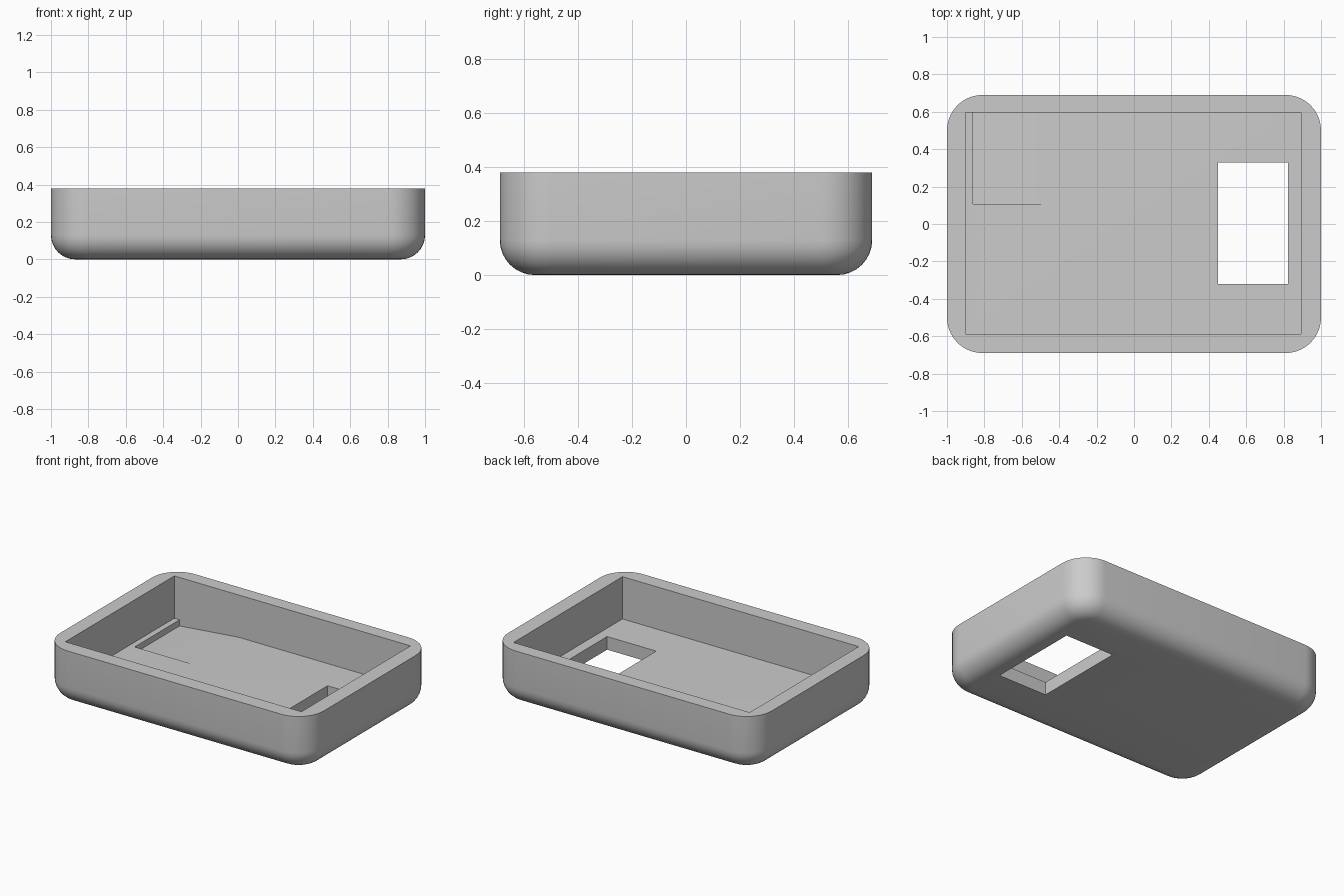
import bpy
import bmesh
import math

old = bpy.data.objects.get("Cube")
if old:
    bpy.data.objects.remove(old, do_unlink=True)

HALF_X, HALF_Y, HEIGHT = 1.0, 0.69, 0.38
CORNER, FILLET, FLOOR = 0.19, 0.13, 0.09

grey = bpy.data.materials.new("plain grey")
grey.use_nodes = True
grey.diffuse_color = (0.6, 0.6, 0.6, 1)
grey.node_tree.nodes["Principled BSDF"].inputs["Base Color"].default_value = (0.6, 0.6, 0.6, 1)


def make_object(name, bm):
    bmesh.ops.recalc_face_normals(bm, faces=bm.faces)
    mesh = bpy.data.meshes.new(name)
    bm.to_mesh(mesh)
    bm.free()
    mesh.materials.append(grey)
    obj = bpy.data.objects.new(name, mesh)
    bpy.context.collection.objects.link(obj)
    return obj


def rounded_ring(bm, inset, z, steps=10):
    """Rounded rectangle of vertices, pulled in by inset."""
    ring = []
    for k, (sx, sy) in enumerate([(1, 1), (-1, 1), (-1, -1), (1, -1)]):
        for i in range(steps + 1):
            a = math.pi / 2 * (k + i / steps)
            r = CORNER - inset
            ring.append(bm.verts.new((sx * (HALF_X - CORNER) + r * math.cos(a),
                                      sy * (HALF_Y - CORNER) + r * math.sin(a), z)))
    return ring


def prism(name, profile, y0, y1):
    """Extrude an x-z profile along y."""
    bm = bmesh.new()
    face = bm.faces.new([bm.verts.new((x, y0, z)) for x, z in profile])
    ext = bmesh.ops.extrude_face_region(bm, geom=[face])["geom"]
    verts = [v for v in ext if isinstance(v, bmesh.types.BMVert)]
    bmesh.ops.translate(bm, verts=verts, vec=(0, y1 - y0, 0))
    return make_object(name, bm)


def block(name, x0, x1, y0, y1, z0, z1):
    return prism(name, [(x0, z0), (x1, z0), (x1, z1), (x0, z1)], y0, y1)


# Outer shell: rounded corners with a filleted underside
bm = bmesh.new()
rings = []
for i in range(9):
    a = math.pi / 2 * i / 8
    rings.append(rounded_ring(bm, FILLET * (1 - math.sin(a)), FILLET * (1 - math.cos(a))))
rings.append(rounded_ring(bm, 0, HEIGHT))
for low, high in zip(rings, rings[1:]):
    for i in range(len(low)):
        j = (i + 1) % len(low)
        bm.faces.new((low[i], low[j], high[j], high[i]))
bm.faces.new(rings[0])
bm.faces.new(rings[-1])
tray = make_object("tray", bm)

# Cavity, floor window and ramped pocket
cutters = [
    block("cavity_cutter", -0.9, 0.893, -0.587, 0.595, FLOOR, 0.6),
    block("window_cutter", 0.45, 0.823, -0.32, 0.328, -0.1, 0.2),
    prism("pocket_cutter", [(-0.86, 0.048), (-0.41, FLOOR), (-0.41, 0.15), (-0.86, 0.15)],
          0.107, 0.595),
]
bpy.context.view_layer.objects.active = tray
for cutter in cutters:
    cutter.hide_render = True
    mod = tray.modifiers.new(cutter.name, "BOOLEAN")
    mod.operation = "DIFFERENCE"
    mod.solver = "EXACT"
    mod.object = cutter
    bpy.ops.object.modifier_apply(modifier=mod.name)
    bpy.data.objects.remove(cutter, do_unlink=True)

# Smooth the rounded parts, keep the cut edges crisp
bpy.ops.object.select_all(action="DESELECT")
tray.select_set(True)
bpy.ops.object.shade_smooth_by_angle(angle=math.radians(30))
